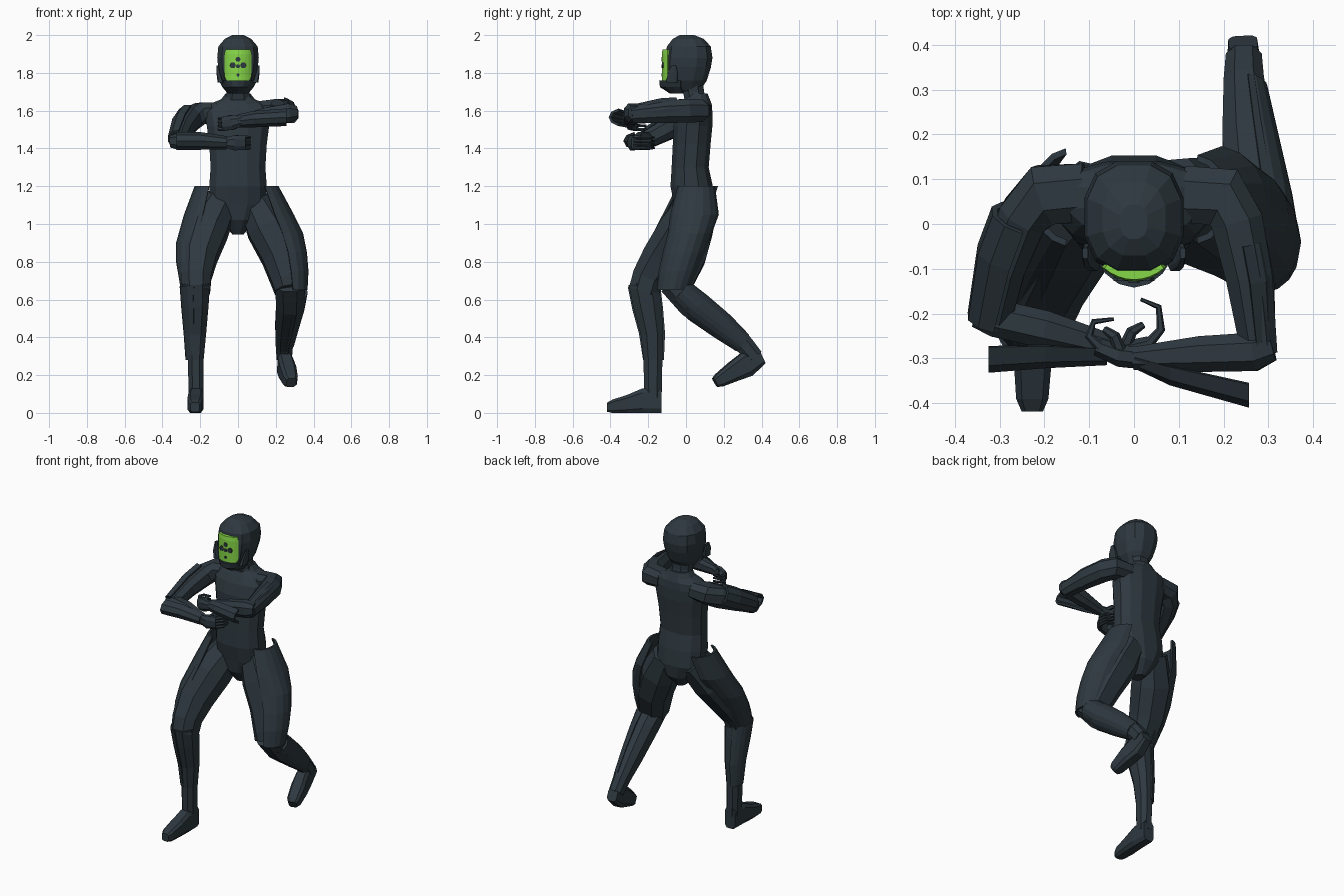
import bpy, bmesh, math
from mathutils import Vector

X, Y, Z = Vector((1, 0, 0)), Vector((0, 1, 0)), Vector((0, 0, 1))


def material(name, rgb):
    m = bpy.data.materials.new(name)
    m.diffuse_color = (*rgb, 1)
    return m


SUIT = material("dark slate", (0.027, 0.040, 0.050))
GREEN = material("visor green", (0.24, 0.68, 0.065))


def section(n, p, arc, ru, rv, thick):
    """Rounded-box outline, or a thin curved strip when arc (half angle) is given."""
    if arc is None:
        k = math.cos(math.pi / n) ** p
        f = lambda c: math.copysign(abs(c) ** p, c) / k
        angs = [2 * math.pi * (i + 0.5) / n for i in range(n)]
        return [(ru * f(math.cos(a)), rv * f(math.sin(a))) for a in angs]
    angs = [math.radians(arc) * (2 * i / n - 1) for i in range(n + 1)]
    outer = [(ru * math.cos(a), rv * math.sin(a)) for a in angs]
    inner = [((ru - thick) * math.cos(a), (rv - thick) * math.sin(a)) for a in reversed(angs)]
    return outer + inner


def loft(name, rings, ref, axis=None, n=8, p=0.85, arc=None, thick=0.014, mat=SUIT):
    """Skin rings (x, y, z, ru, rv[, arc]); u points along ref, v is across it."""
    bm = bmesh.new()
    pts = [Vector(r[:3]) for r in rings]
    loops = []
    for i, r in enumerate(rings):
        t = (axis or (pts[min(i + 1, len(pts) - 1)] - pts[max(i - 1, 0)])).normalized()
        u = (ref - t * ref.dot(t)).normalized()
        v = t.cross(u)
        sec = section(n, p, r[5] if len(r) > 5 else arc, r[3], r[4], thick)
        loops.append([bm.verts.new(pts[i] + u * a + v * b) for a, b in sec])
    for a, b in zip(loops, loops[1:]):
        for i in range(len(a)):
            j = (i + 1) % len(a)
            bm.faces.new((a[i], a[j], b[j], b[i]))
    bm.faces.new(loops[0])
    bm.faces.new(loops[-1])
    bmesh.ops.recalc_face_normals(bm, faces=bm.faces)
    me = bpy.data.meshes.new(name)
    bm.to_mesh(me)
    bm.free()
    me.materials.append(mat)
    ob = bpy.data.objects.new(name, me)
    bpy.context.collection.objects.link(ob)
    return ob


# Torso, pelvis and neck
loft("torso", [(0, .04, .945, .03, .04), (0, .045, 1.02, .09, .095), (0, .045, 1.10, .15, .108),
               (0, .03, 1.20, .152, .112), (0, .022, 1.30, .145, .098), (0, .03, 1.42, .152, .10),
               (0, .037, 1.52, .165, .103), (0, .048, 1.59, .18, .092), (0, .058, 1.635, .15, .078),
               (0, .06, 1.66, .09, .066), (0, .058, 1.69, .066, .056)], X, Z, n=12)
loft("neck", [(0, .055, 1.64, .075, .06), (0, .04, 1.70, .06, .055), (0, .03, 1.77, .065, .06)], X, Z)

# Helmet, chin guard, ear guards
loft("helmet", [(0, .0, 1.705, .055, .075), (0, .0, 1.76, .088, .11), (0, .01, 1.83, .105, .122),
                (0, .015, 1.88, .11, .125), (0, .015, 1.94, .104, .116), (0, .012, 1.98, .07, .082),
                (0, .005, 2.0, .03, .038)], X, Z, n=12, p=.78)
loft("chin_guard", [(0, 0, 1.69, .085, .055), (0, 0, 1.725, .138, .085), (0, 0, 1.76, .142, .102)],
     -Y, Z, arc=78, thick=.035)
for s in (-1, 1):
    loft("ear_guard", [(s * .092, -.075, 1.75, .016, .03), (s * .104, -.07, 1.80, .010, .026),
                       (s * .109, -.065, 1.84, .006, .012)], X, Z, p=.5)

# Green visor with small dark marks
loft("visor", [(0, 0, 1.755, .128, .11, 32), (0, 0, 1.78, .128, .11, 40), (0, 0, 1.90, .128, .11, 41),
               (0, 0, 1.925, .124, .11, 37)], -Y, Z, thick=.028, mat=GREEN)
for x, z, r in ((0, 1.872, .012), (-.028, 1.84, .015), (.028, 1.84, .015), (0, 1.835, .010), (0, 1.79, .008)):
    y = -.128 * math.sqrt(1 - (x / .11) ** 2)
    loft("visor_mark", [(x, y + .004, z, r, r), (x, y - .003, z, r, r)], Z, n=6, p=1)

# Upper arms and forearms
loft("right_upper_arm", [(-.11, .07, 1.595, .05, .065), (-.20, .065, 1.585, .058, .068), (-.245, .02, 1.56, .062, .055),
                         (-.29, -.09, 1.505, .056, .05), (-.32, -.215, 1.44, .045, .045)], Z)
loft("left_upper_arm", [(.11, .065, 1.60, .05, .065), (.20, .06, 1.60, .06, .068), (.23, .005, 1.60, .063, .058),
                        (.257, -.12, 1.595, .058, .052), (.28, -.29, 1.58, .045, .04)], Z)
loft("right_forearm", [(-.355, -.20, 1.44, .035, .03), (-.31, -.21, 1.44, .048, .042), (-.20, -.235, 1.44, .046, .042),
                       (-.05, -.275, 1.43, .03, .028)], Z)
loft("left_forearm", [(.31, -.275, 1.59, .035, .03), (.27, -.285, 1.588, .05, .043), (.15, -.29, 1.57, .046, .04),
                      (0, -.30, 1.545, .03, .026)], Z)

# Arm armour: outer upper arm shells and flared forearm fins
loft("right_arm_plate", [(-.25, .012, 1.57, .074, .07), (-.28, -.07, 1.525, .075, .07), (-.315, -.215, 1.445, .06, .058)],
     Vector((-1, -.2, .3)), arc=72, n=4)
loft("left_arm_plate", [(.235, -.05, 1.60, .064, .072), (.25, -.13, 1.597, .064, .07), (.268, -.285, 1.58, .05, .052)],
     Vector((1, 0, .15)), arc=72, n=4)
loft("right_forearm_fin", [(-.325, -.26, 1.44, .072, .048), (-.20, -.26, 1.44, .062, .048),
                           (-.06, -.27, 1.43, .045, .036)], -Y, X, arc=78, n=4)
loft("left_forearm_fin", [(0, -.29, 1.545, .032, .036), (.08, -.305, 1.555, .055, .045),
                          (.257, -.340, 1.565, .070, .048)], -Y, X, arc=75, n=4)

# Hands: palm, curled fingers, thumb
HANDS = {
    "right": ([(-.06, -.275, 1.43, .028, .025), (-.02, -.285, 1.43, .04, .024), (.035, -.27, 1.43, .038, .02)],
              [(.03, -.27), (.06, -.235), (.055, -.185), (.015, -.168)], 1.43),
    "left": ([(.01, -.298, 1.545, .028, .025), (-.03, -.295, 1.537, .038, .024), (-.08, -.275, 1.53, .036, .02)],
             [(-.075, -.275), (-.10, -.25), (-.09, -.218), (-.045, -.212)], 1.53),
}
for side, (palm, path, z) in HANDS.items():
    loft(side + "_palm", palm, Z)
    for k in range(4):
        dz = (k - 1.5) * .019
        loft(side + "_finger", [(x, y, z + dz, .0095 - .0015 * i, .011 - .0025 * i) for i, (x, y) in enumerate(path)],
             Z, n=6, p=1)
    px, py, pz = palm[1][:3]
    e = path[0][0] - px
    loft(side + "_thumb", [(px, py + .01, pz + .02, .013, .013), (px + e * .3, py + .045, pz + .03, .011, .011),
                           (px + e * .8, py + .06, pz + .02, .007, .007)], Z, n=6, p=1)

# Legs: thighs and shins
loft("right_thigh", [(-.085, .055, 1.12, .085, .09), (-.16, -.03, .98, .11, .11), (-.21, -.13, .83, .098, .10),
                     (-.222, -.20, .72, .08, .085), (-.222, -.225, .64, .074, .08)], X)
loft("left_thigh", [(.085, .055, 1.12, .085, .09), (.155, .03, .98, .11, .115), (.225, -.005, .83, .10, .11),
                    (.265, -.05, .70, .088, .09), (.275, -.07, .65, .08, .075)], X)
loft("right_shin", [(-.222, -.225, .69, .074, .08), (-.22, -.205, .57, .064, .075), (-.222, -.18, .42, .053, .06),
                    (-.224, -.175, .28, .042, .05), (-.222, -.175, .08, .038, .046)], X)
loft("left_shin", [(.275, -.085, .69, .08, .065), (.275, .03, .58, .072, .078), (.255, .19, .46, .058, .068),
                   (.245, .31, .36, .045, .05), (.245, .365, .295, .04, .045)], X)

# Leg armour: hip-to-knee shells and shin guards
loft("right_thigh_plate", [(-.14, .06, 1.20, .09, .11), (-.17, 0, 1.05, .116, .125), (-.205, -.09, .90, .123, .112),
                           (-.215, -.145, .80, .113, .106), (-.22, -.215, .66, .084, .09)],
     -X, Z, arc=82)
loft("left_thigh_plate", [(.13, .055, 1.20, .085, .10), (.18, .045, 1.05, .116, .13), (.22, .02, .95, .125, .118),
                          (.25, -.01, .85, .115, .114), (.267, -.04, .75, .106, .106), (.28, -.065, .65, .088, .09)],
     X, Z, arc=82)
loft("right_shin_plate", [(-.225, -.222, .67, .084, .088), (-.222, -.203, .55, .078, .083),
                          (-.222, -.18, .42, .066, .07), (-.224, -.172, .28, .054, .056)], -X, Z, arc=80)
loft("left_shin_plate", [(.275, -.03, .64, .094, .075), (.27, .06, .56, .084, .083),
                         (.255, .19, .46, .069, .074), (.245, .30, .37, .054, .056)], X, arc=80)

# Feet: planted right foot and raised left foot
loft("right_foot", [(-.222, -.13, .065, .065, .036), (-.222, -.23, .065, .065, .04), (-.226, -.31, .048, .048, .042),
                    (-.227, -.39, .035, .035, .036), (-.227, -.418, .03, .024, .024)], Z, Y, p=.5)
loft("left_foot", [(.243, .405, .295, .036, .032), (.248, .32, .256, .066, .04), (.262, .25, .217, .052, .044),
                   (.277, .175, .172, .036, .038), (.282, .155, .160, .026, .026)], Z, p=.5)
